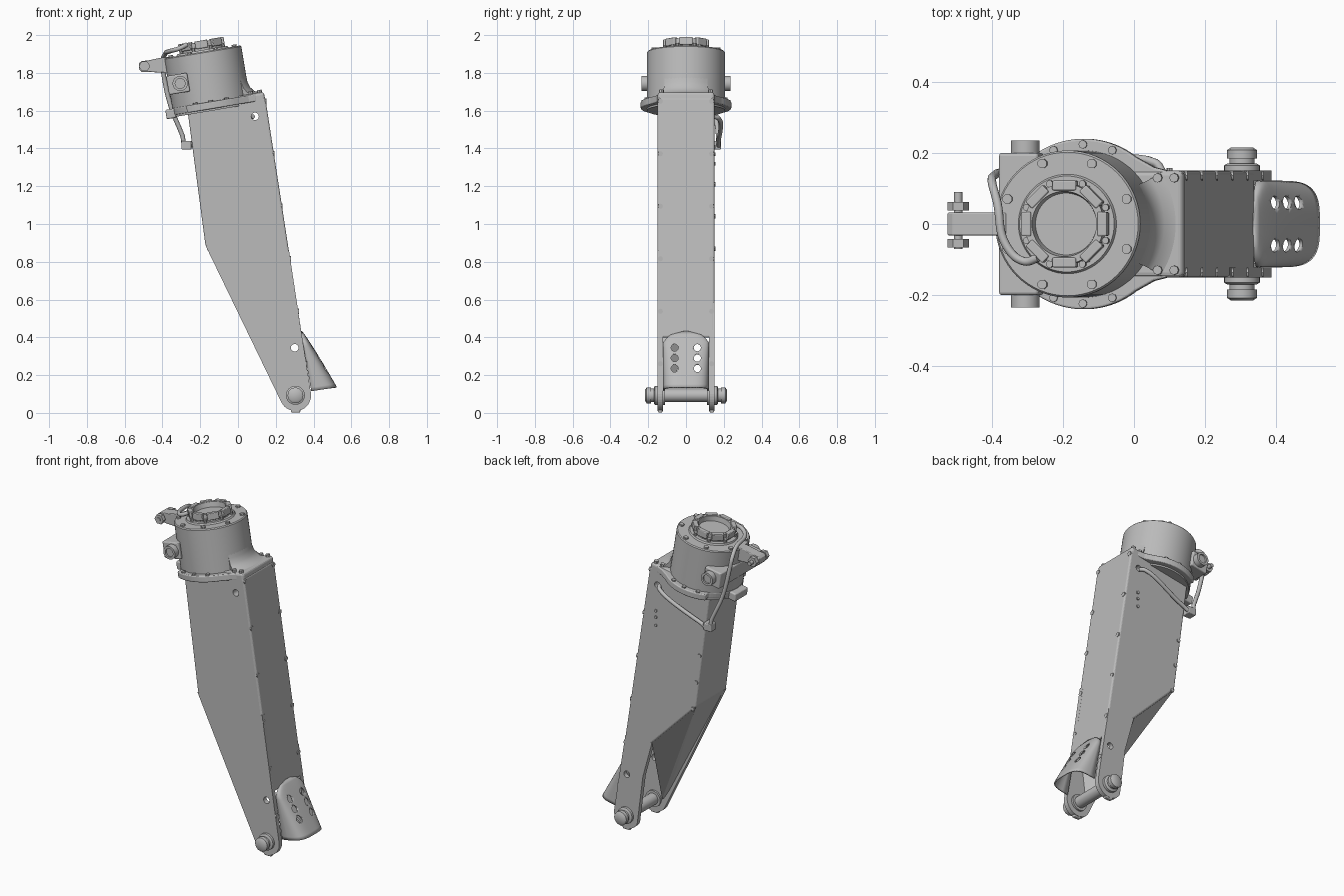
import bpy, bmesh, math
from mathutils import Matrix, Vector

if "Cube" in bpy.data.objects:
    bpy.data.objects.remove(bpy.data.objects["Cube"])

grey = bpy.data.materials.new("light_grey")
grey.use_nodes = True
COLOR = (0.5, 0.5, 0.5, 1)
grey.diffuse_color = COLOR
grey.node_tree.nodes["Principled BSDF"].inputs["Base Color"].default_value = COLOR

# Tilted frame of the upper housing, and frames that map z onto y or x
HEAD = Matrix.Translation((-0.137, 0, 1.61)) @ Matrix.Rotation(math.radians(-9.5), 4, 'Y')
ALONG_Y = Matrix.Rotation(math.radians(-90), 4, 'X')
ALONG_X = Matrix.Rotation(math.radians(90), 4, 'Y')
I = Matrix.Identity(4)


def finish(name, bm, mat=I, smooth=True):
    bmesh.ops.recalc_face_normals(bm, faces=bm.faces)
    bm.transform(mat)
    mesh = bpy.data.meshes.new(name)
    bm.to_mesh(mesh)
    bm.free()
    ob = bpy.data.objects.new(name, mesh)
    bpy.context.scene.collection.objects.link(ob)
    mesh.materials.append(grey)
    if smooth:
        bpy.ops.object.select_all(action='DESELECT')
        ob.select_set(True)
        bpy.context.view_layer.objects.active = ob
        bpy.ops.object.shade_smooth_by_angle(angle=math.radians(35))
    return ob


def prism(name, pts, lo, hi, mat=I, axis='Y', bevel=0):
    """Extrude an outline: (x, z) along y, or (x, y) along z."""
    bm = bmesh.new()
    place = (lambda a, b, h: (a, h, b)) if axis == 'Y' else (lambda a, b, h: (a, b, h))
    face = bm.faces.new([bm.verts.new(place(a, b, lo)) for a, b in pts])
    out = bmesh.ops.extrude_face_region(bm, geom=[face])
    bmesh.ops.translate(bm, vec=Vector(place(0, 0, hi - lo)),
                        verts=[g for g in out["geom"] if isinstance(g, bmesh.types.BMVert)])
    ob = finish(name, bm, mat, smooth=False)
    if bevel:
        mod = ob.modifiers.new("bevel", 'BEVEL')
        mod.width, mod.segments, mod.limit_method = bevel, 3, 'ANGLE'
    return ob


def box(name, x, y, z, mat=I, bevel=0):
    return prism(name, [(x[0], z[0]), (x[1], z[0]), (x[1], z[1]), (x[0], z[1])], y[0], y[1], mat, 'Y', bevel)


def lathe(name, profile, mat=I, n=48):
    bm = bmesh.new()
    vs = [bm.verts.new((r, 0, z)) for r, z in profile]
    edges = [bm.edges.new(p) for p in zip(vs, vs[1:])]
    bmesh.ops.spin(bm, geom=vs + edges, cent=(0, 0, 0), axis=(0, 0, 1),
                   angle=math.tau, steps=n, use_duplicate=False)
    bmesh.ops.remove_doubles(bm, verts=bm.verts, dist=0.0001)
    return finish(name, bm, mat)


def rod(name, r, h, mat, n=24):
    return lathe(name, [(0, 0), (r, 0), (r, h), (0, h)], mat, n)


def cut(ob, holes):
    for c in holes:
        c.hide_render = True
        c.hide_viewport = True
        c.display_type = 'WIRE'
        mod = ob.modifiers.new("hole", 'BOOLEAN')
        mod.object, mod.operation, mod.solver = c, 'DIFFERENCE', 'EXACT'


def at(x, y, z):
    return Matrix.Translation((x, y, z))


def pipe(name, pts, r):
    cu = bpy.data.curves.new(name, 'CURVE')
    cu.dimensions, cu.bevel_depth, cu.bevel_resolution, cu.resolution_u = '3D', r, 3, 8
    cu.use_fill_caps = True
    sp = cu.splines.new('BEZIER')
    sp.bezier_points.add(len(pts) - 1)
    for bp, p in zip(sp.bezier_points, pts):
        bp.co = p
        bp.handle_left_type = bp.handle_right_type = 'AUTO'
    cu.materials.append(grey)
    ob = bpy.data.objects.new(name, cu)
    bpy.context.scene.collection.objects.link(ob)


# Main leg body
PX, PZ = 0.304, 0.093
body = prism("leg_body", [(-0.267, 1.6), (-0.172, 0.886), (0.128, 0.584), (0.3, 0.4),
                          (0.34, 0.4), (0.144, 1.67)], -0.15, 0.15, bevel=0.01)

# Lower side plates with rounded ends round the pivot
tip = [(PX + 0.083 * math.cos(a), PZ + 0.083 * math.sin(a))
       for a in [math.radians(d) for d in range(205, 366, 10)]]
front_plate = prism("front_lower_plate", [(-0.172, 0.886)] + tip + [(0.335, 0.43), (0.27, 0.86)], -0.15, -0.122)
back_plate = prism("back_lower_plate", [(0.128, 0.584), (0.19, 0.36)] + tip + [(0.335, 0.43), (0.31, 0.584)], 0.122, 0.15)

# Tapered web closing the slanted rear
bm = bmesh.new()
for p in [(-0.172, -0.149, 0.886), (-0.172, 0.149, 0.886), (0.128, -0.149, 0.584), (0.128, 0.149, 0.584),
          (0.235, -0.149, 0.1), (0.24, -0.11, 0.11), (0.29, -0.149, 0.3)]:
    bm.verts.new(p)
bmesh.ops.convex_hull(bm, input=bm.verts)
finish("rear_tapered_web", bm, smooth=False)

# Inspection holes through the leg
low_hole = rod("lower_hole_cutter", 0.02, 0.6, at(0.3, -0.3, 0.345) @ ALONG_Y)
top_hole = rod("upper_hole_cutter", 0.02, 0.6, at(0.09, -0.3, 1.57) @ ALONG_Y)
cut(body, [top_hole])
for plate in (front_plate, back_plate):
    cut(plate, [low_hole])

# Pivot pin, bosses, nuts and lugs
rod("pivot_pin", 0.035, 0.42, at(PX, -0.21, PZ) @ ALONG_Y)
for s, side in ((-1, "front"), (1, "back")):
    turn = at(PX, 0, PZ) @ Matrix.Rotation(math.radians(-90 * s), 4, 'X')
    lathe(side + "_pivot_boss", [(0.0, 0.11), (0.05, 0.11), (0.05, 0.165), (0.042, 0.17), (0, 0.17)], turn, 32)
    lathe(side + "_pivot_nut", [(0, 0.185), (0.042, 0.185), (0.042, 0.208), (0.03, 0.216), (0, 0.216)], turn, 12)
    y = s * 0.137
    box(side + "_bottom_lug", (0.28, 0.33), (y - 0.012, y + 0.012), (0.002, 0.06), bevel=0.006)

# Curved guard at the foot: squarish U section that widens downwards, with six holes
bm = bmesh.new()
rows, cols = 16, 32
grid = []
for i in range(rows + 1):
    t = i / rows
    width = 0.118 * min(1, math.sqrt(1 - (1 - min(1, t / 0.32)) ** 2) + 0.08)
    back, front = 0.333 + 0.055 * t, 0.336 + 0.184 * t ** 0.92
    line = []
    for j in range(cols + 1):
        a = math.pi * (j / cols - 0.5)
        depth = max(0, math.cos(a)) ** 0.5
        y = math.copysign(abs(math.sin(a)) ** 0.6, a) * width
        line.append(bm.verts.new((back + (front - back) * depth, y, 0.43 - 0.295 * t - 0.02 * t * (1 - depth))))
    grid.append(line)
for a, b in zip(grid, grid[1:]):
    for j in range(cols):
        bm.faces.new((a[j], a[j + 1], b[j + 1], b[j]))
guard = finish("foot_guard", bm)
solid = guard.modifiers.new("thickness", 'SOLIDIFY')
solid.thickness, solid.offset = 0.008, 0
cut(guard, [rod("guard_hole_cutter", 0.019, 0.3, at(0.33, y, z) @ ALONG_X, 16)
            for y in (-0.06, 0.06) for z in (0.345, 0.29, 0.235)])

# Upper housing, collar and clamps
lathe("upper_housing", [(0, -0.01), (0.207, -0.01), (0.207, 0.3), (0.202, 0.306), (0.14, 0.306), (0.135, 0.315),
                        (0.113, 0.315), (0.113, 0.36), (0.092, 0.36), (0.087, 0.33), (0, 0.33)], HEAD, 64)
for k in range(8):
    spin = HEAD @ Matrix.Rotation(math.radians(45 * k), 4, 'Z')
    box("collar_clamp", (0.095, 0.122), (-0.034, 0.034), (0.325, 0.366), spin, 0.004)
    half = HEAD @ Matrix.Rotation(math.radians(45 * k + 22.5), 4, 'Z')
    rod("housing_bolt", 0.014, 0.012, half @ at(0.184, 0, 0.304), 8)
    rod("collar_bolt", 0.01, 0.02, half @ at(0.122, 0, 0.314), 8)

# Side ears of the flange and the leg's top plate
arc = [(r * math.cos(math.radians(d)), r * math.sin(math.radians(d)))
       for d in range(52, 309, 4) for r in [0.24 if abs(d - 180) >= 55 else 0.209]]
prism("flange", arc + [(0.2, -0.16), (0.24, -0.15), (0.24, 0.15), (0.2, 0.16)], 0.0, 0.038, HEAD, 'Z', 0.006)
box("top_plate", (0.0, 0.285), (-0.15, 0.15), (-0.03, 0.043), HEAD, 0.014)
box("rear_lug", (-0.246, -0.19), (-0.06, 0.06), (-0.015, 0.035), HEAD, 0.008)

# Concave fillet from the housing down to the top plate
bm = bmesh.new()
fillet = [(0.1, 0.02), (0.1, 0.15), (0.206, 0.15), (0.208, 0.11), (0.217, 0.08), (0.235, 0.056), (0.265, 0.043), (0.265, 0.02)]
START, STEPS = math.radians(33), 16
face = bm.faces.new([bm.verts.new((r * math.cos(START), -r * math.sin(START), z)) for r, z in fillet])
bmesh.ops.spin(bm, geom=[face] + face.edges[:] + face.verts[:], cent=(0, 0, 0), axis=(0, 0, 1),
               angle=2 * START, steps=STEPS, use_duplicate=False)
finish("housing_fillet", bm, HEAD)

for s in (-1, 1):
    for d in (68, 90, 112):
        a = math.radians(d * s)
        rod("flange_bolt", 0.012, 0.01, HEAD @ at(0.224 * math.cos(a), 0.224 * math.sin(a), 0.036), 8)
    for x in (0.215, 0.262):
        rod("top_plate_bolt", 0.013, 0.022, HEAD @ at(x, s * 0.13, 0.035), 8)

# Side block with round knobs
box("side_block", (-0.212, -0.1), (-0.2, 0.2), (0.11, 0.21), HEAD, 0.008)
for s in (-1, 1):
    turn = HEAD @ at(-0.145, 0, 0.16) @ Matrix.Rotation(math.radians(-90 * s), 4, 'X')
    lathe("side_knob", [(0, 0.19), (0.04, 0.19), (0.04, 0.235), (0.026, 0.235), (0.026, 0.225), (0, 0.225)], turn, 32)

# Rear bracket with cross bolt
BX, BZ = -0.495, 1.835
prism("rear_bracket", [(-0.525, 1.82), (-0.51, 1.805), (-0.48, 1.805), (-0.36, 1.8), (-0.36, 1.885), (-0.41, 1.88),
                       (-0.48, 1.865), (-0.51, 1.863), (-0.525, 1.85)], -0.032, 0.032, bevel=0.004)
rod("bracket_bolt", 0.012, 0.16, at(BX, -0.07, BZ) @ ALONG_Y, 12)
for y in (-0.066, 0.038):
    rod("bracket_nut", 0.03, 0.024, at(BX, y, BZ) @ ALONG_Y, 6)

# Fluid line along the back and over the housing
pipe("side_pipe", [(0.08, 0.145, 1.57), (0.06, 0.172, 1.56), (-0.22, 0.172, 1.43), (-0.275, 0.172, 1.415),
                   (-0.295, 0.17, 1.47), (-0.355, 0.15, 1.62), (-0.395, 0.135, 1.8), (-0.4, 0.12, 1.86),
                   (-0.385, 0.06, 1.9), (-0.36, -0.06, 1.915), (-0.31, -0.105, 1.93), (-0.27, -0.095, 1.95)], 0.012)
box("pipe_clamp", (-0.3, -0.245), (0.13, 0.185), (1.395, 1.44), bevel=0.005)

# Bolts down the front edges, the rear edge and the back side
for s in (-1, 1):
    for k in range(6):
        z = 1.65 - 0.278 * k
        x = 0.144 + (1.67 - z) * 0.154
        rod("edge_bolt", 0.014, 0.016, at(x - 0.012, s * 0.136, z) @ ALONG_X, 8)
for z in (1.41, 1.37, 1.32):
    rod("side_stud", 0.009, 0.012, at(0.1, 0.145, z) @ ALONG_Y, 8)
for k in range(3):
    z = 1.21 - 0.17 * k
    rod("rear_edge_bolt", 0.012, 0.012, at(-0.25 + (1.6 - z) * 0.133, 0.143, z) @ ALONG_Y, 8)
